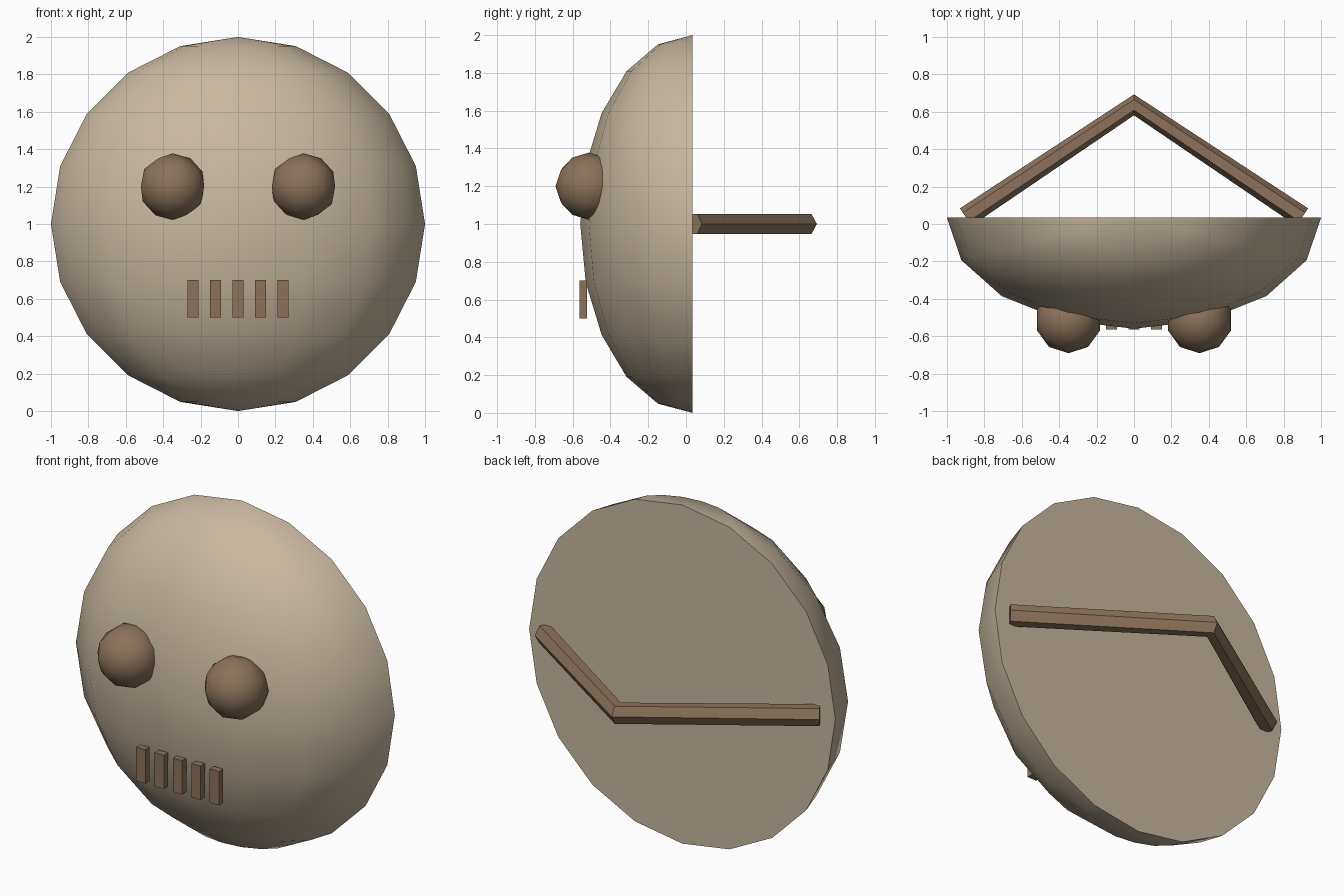
import bpy, bmesh, math
from mathutils import Vector, Matrix

if "Cube" in bpy.data.objects:
    bpy.data.objects.remove(bpy.data.objects["Cube"])


def material(name, rgb):
    m = bpy.data.materials.new(name)
    m.diffuse_color = (*rgb, 1)
    m.use_nodes = True
    m.node_tree.nodes["Principled BSDF"].inputs["Base Color"].default_value = m.diffuse_color
    return m


pale = material("pale_clay", (0.578, 0.479, 0.352))
brown = material("brown", (0.258, 0.171, 0.105))


def finish(bm, name, mat, smooth=False):
    bmesh.ops.recalc_face_normals(bm, faces=bm.faces[:])
    me = bpy.data.meshes.new(name)
    bm.to_mesh(me)
    bm.free()
    me.materials.append(mat)
    ob = bpy.data.objects.new(name, me)
    bpy.context.collection.objects.link(ob)
    if smooth:
        bpy.ops.object.select_all(action='DESELECT')
        ob.select_set(True)
        bpy.context.view_layer.objects.active = ob
        bpy.ops.object.shade_smooth_by_angle(angle=math.radians(30))
    return ob


# face shell: flattened sphere, rear half cut away and closed with a flat back
bm = bmesh.new()
bmesh.ops.create_uvsphere(bm, u_segments=16, v_segments=10, radius=1)
cut = bmesh.ops.bisect_plane(bm, geom=bm.verts[:] + bm.edges[:] + bm.faces[:], dist=1e-4,
                             plane_co=(0, 0, 0), plane_no=(0, 1, 0), clear_outer=True)
rim = [e for e in bm.edges if e.is_boundary]
bmesh.ops.holes_fill(bm, edges=rim, sides=0)
bmesh.ops.transform(bm, verts=bm.verts[:],
                    matrix=Matrix.Translation((0, 0.035, 1)) @ Matrix.Diagonal((1, 0.595, 1, 1)))
finish(bm, "face_shell", pale, True)

# eyes
for side, name in ((-1, "eye_left"), (1, "eye_right")):
    bm = bmesh.new()
    bmesh.ops.create_icosphere(bm, subdivisions=2, radius=0.178,
                               matrix=Matrix.Translation((side * 0.35, -0.513, 1.2)))
    finish(bm, name, brown, True)

# teeth
for i in range(5):
    bm = bmesh.new()
    bmesh.ops.create_cube(bm, size=1, matrix=Matrix.Translation(((i - 2) * 0.12, -0.544, 0.6))
                          @ Matrix.Diagonal((0.06, 0.04, 0.2, 1)))
    finish(bm, f"tooth_{i + 1}", brown)

# back handle: six-sided bar bent into a V
bm = bmesh.new()
path = [Vector((-0.9, 0.037, 1)), Vector((0, 0.637, 1)), Vector((0.9, 0.037, 1))]
across = [Vector((-0.555, 0.832, 0)), Vector((0, 1, 0)), Vector((0.555, 0.832, 0))]
rings = []
for p, n in zip(path, across):
    rings.append([bm.verts.new(p + n * 0.056 * math.cos(k * math.pi / 3)
                               + Vector((0, 0, 0.06 * math.sin(k * math.pi / 3)))) for k in range(6)])
for a, b in zip(rings, rings[1:]):
    for k in range(6):
        bm.faces.new((a[k], a[(k + 1) % 6], b[(k + 1) % 6], b[k]))
bm.faces.new(rings[0])
bm.faces.new(rings[-1])
finish(bm, "back_handle", brown)
